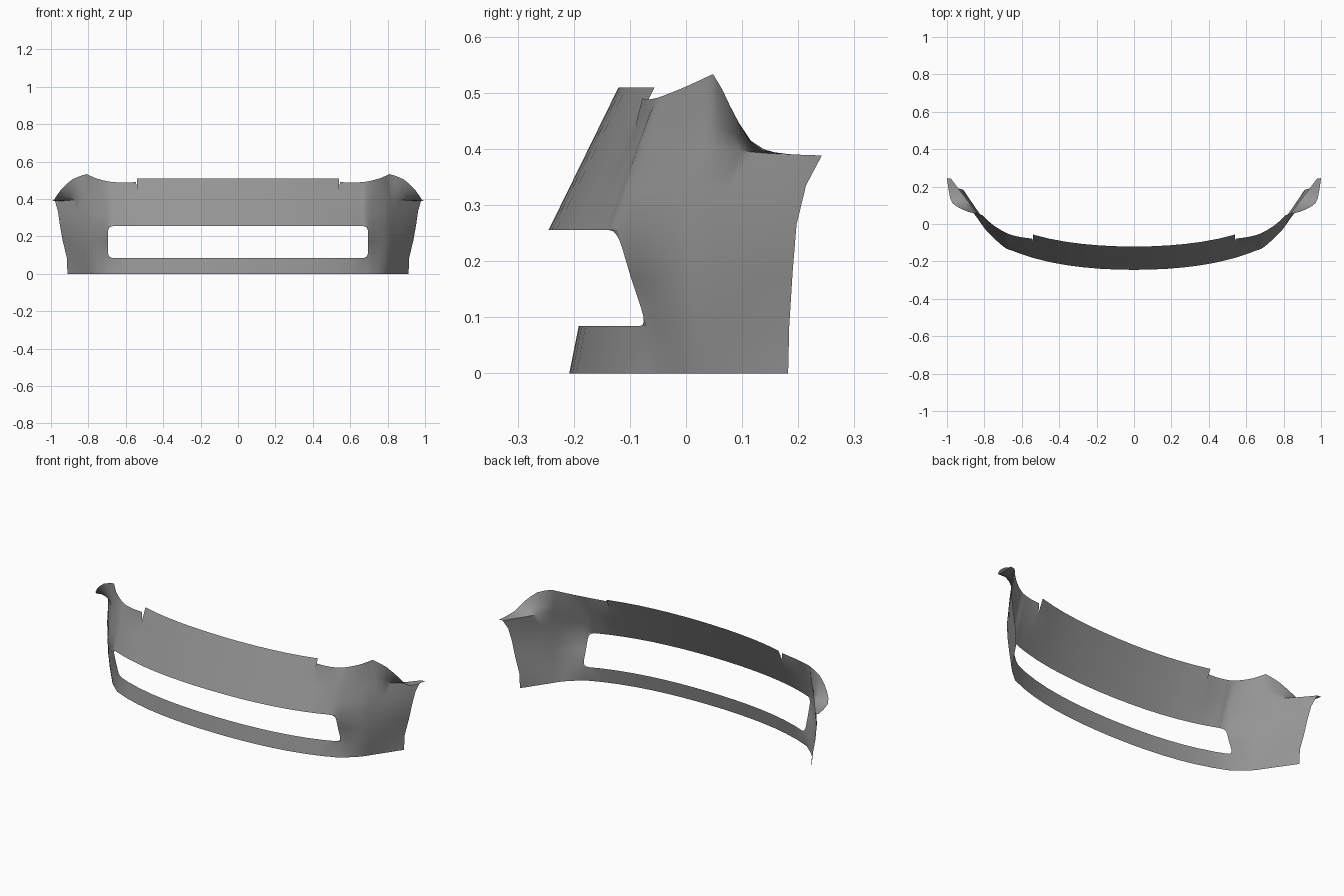
import bpy, bmesh, math
from mathutils import Vector as V

old = bpy.data.objects.get("Cube")
if old:
    bpy.data.objects.remove(old, do_unlink=True)

SEAM, HOLE, LOW, HIGH = 0.54, 0.695, 0.084, 0.255
bm = bmesh.new()


def sweep(x):
    """Backward sweep of the bumper away from its centre."""
    return 0.17 * x**2 + 0.17 * x**4


def upper(x, z):
    return V((x, -0.245 + sweep(x) + 0.125 * (z - HIGH) / 0.255, z))


def lower(x, z):
    return V((x, -0.208 + sweep(x) + 0.2 * z, z))


def wing(x, z):
    p = upper(x, z)
    p.y -= 0.28 * (x - SEAM) * (z - HIGH) / 0.255
    return p


def spline(pts, n=4):
    """Smooth curve through the points, n steps per span."""
    pts = [V(p) for p in pts]
    ends = [2 * pts[0] - pts[1]] + pts + [2 * pts[-1] - pts[-2]]
    out = []
    for a, b, c, d in zip(ends, ends[1:], ends[2:], ends[3:]):
        for i in range(n):
            t = i / n
            out.append(0.5 * (2 * b + (c - a) * t + (2 * a - 5 * b + 4 * c - d) * t**2
                              + (3 * b - a - 3 * c + d) * t**3))
    return out + [pts[-1]]


def skin(rows):
    """Quads between successive rows of points, low row first."""
    grid = [[bm.verts.new(p) for p in row] for row in rows]
    for r, s in zip(grid, grid[1:]):
        for i in range(len(r) - 1):
            bm.faces.new((r[i], r[i + 1], s[i + 1], s[i]))


def fillet(corner, a, b):
    """Rounds one corner of the opening."""
    arc = [a.lerp(corner, t).lerp(corner.lerp(b, t), t) for t in (0, 0.25, 0.5, 0.75, 1)]
    c = bm.verts.new(corner)
    vs = [bm.verts.new(p) for p in arc]
    for p, q in zip(vs, vs[1:]):
        bm.faces.new((c, p, q))


# centre panel above the opening, valance below it
xs = [SEAM * i / 6 for i in range(7)]
skin([[upper(x, z) for x in xs] for z in (HIGH, 0.32, 0.385, 0.44, 0.509)])
xs = [HOLE * i / 8 for i in range(9)]
skin([[lower(x, z) for x in xs] for z in (0, LOW)])

# rows running from the seam, past the opening, round to the wheel arch
wing_xs = (SEAM, 0.6, 0.65, HOLE)


def full_row(z, *side):
    return spline([wing(x, z) for x in wing_xs] + list(side))


sill = full_row(HIGH, (.785, -.04, .255), (.84, .035, .255), (.90, .115, .26), (.953, .197, .265))
belt = full_row(0.32, (.785, -.025, .325), (.838, .04, .33), (.895, .118, .335), (.963, .214, .335))
crease = full_row(0.385, (.78, -.008, .392), (.83, .05, .4), (.905, .145, .392), (.978, .242, .388))
A, C = 12, 20

# front rim of the corner and the flared lip over the wheel arch
rim = spline([(.545, -.078, .49), (.6, -.071, .488), (.65, -.06, .489), (.695, -.042, .494),
              (.76, .0, .511), (.81, .048, .533)])
lip = spline([(.81, .048, .533), (.885, .065, .505), (.95, .095, .445),
              (.982, .135, .397), (1, .245, .388)], 2)
scoop = []
for p, q in zip(crease[C:], lip):
    m = p.lerp(q, 0.5)
    m.z -= 0.2 * (q.z - p.z)
    scoop.append(m)
brow = spline([wing(x, 0.44) for x in wing_xs] + [(.77, -.004, .443), scoop[0]])
skin([sill, belt, crease])
skin([crease[:C + 1], brow, rim])
skin([crease[C:], scoop, lip])

# side panel below the sill line
foot = spline([lower(HOLE, 0), (.775, -.015, 0), (.825, .055, 0), (.87, .12, 0), (.912, .182, 0)])
step = spline([lower(HOLE, LOW), (.785, -.02, LOW), (.835, .05, LOW), (.877, .12, LOW), (.915, .184, LOW)])
waist = spline([(HOLE, -.098, .17), (.79, -.028, .17), (.845, .043, .17), (.895, .12, .175), (.938, .19, .18)])
skin([foot, step, waist, sill[A:]])

# rounded corners of the opening
r = 0.03
top, bottom, mid = sill[A], step[0], waist[0]
fillet(top, top.lerp(mid, r / (HIGH - 0.17)), upper(HOLE - r, HIGH))
fillet(bottom, lower(HOLE - r, LOW), bottom.lerp(mid, r / (0.17 - LOW)))

bmesh.ops.remove_doubles(bm, verts=bm.verts, dist=0.0005)
mesh = bpy.data.meshes.new("bumper_shell")
bm.to_mesh(mesh)
bm.free()
shell = bpy.data.objects.new("bumper_shell", mesh)
bpy.context.collection.objects.link(shell)

# one plain grey finish
grey = bpy.data.materials.new("primer_grey")
grey.use_nodes = True
grey.diffuse_color = (0.3, 0.3, 0.3, 1)
grey.node_tree.nodes["Principled BSDF"].inputs["Base Color"].default_value = grey.diffuse_color
mesh.materials.append(grey)

bpy.context.view_layer.objects.active = shell
shell.select_set(True)
bpy.ops.object.shade_smooth_by_angle(angle=math.radians(35))
mirror = shell.modifiers.new("mirror", "MIRROR")
mirror.use_clip = True
